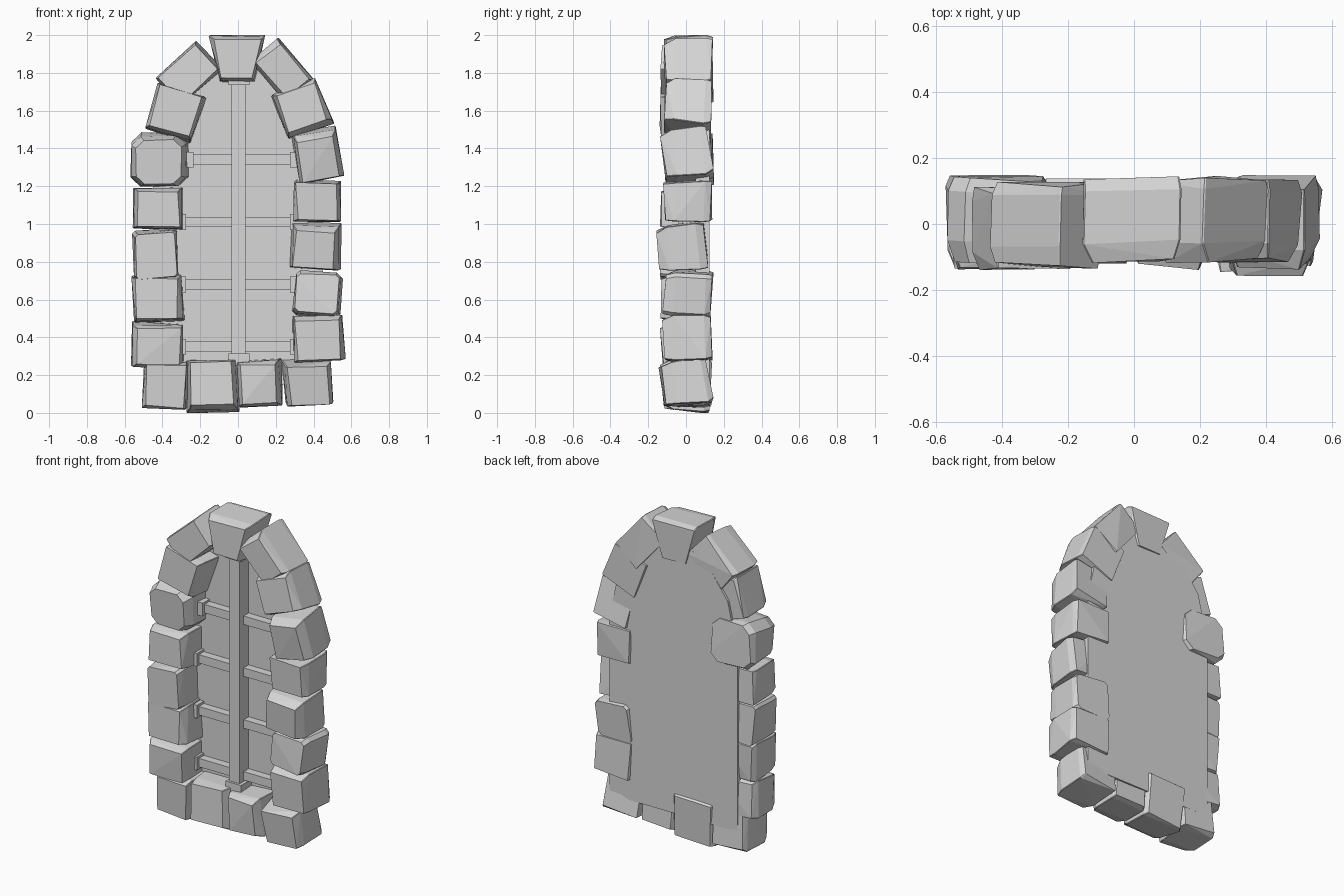
import bpy, bmesh, math, random
from mathutils import Vector, Matrix

cube = bpy.data.objects.get("Cube")
if cube:
    bpy.data.objects.remove(cube)
rng = random.Random(5)

# One grey stone colour for everything
grey = bpy.data.materials.new("stone_grey")
grey.use_nodes = True
colour = (0.68, 0.68, 0.68, 1)
grey.diffuse_color = colour
grey.node_tree.nodes["Principled BSDF"].inputs["Base Color"].default_value = colour


def finish(bm, name):
    bmesh.ops.recalc_face_normals(bm, faces=bm.faces)
    mesh = bpy.data.meshes.new(name)
    bm.to_mesh(mesh)
    bm.free()
    mesh.materials.append(grey)
    obj = bpy.data.objects.new(name, mesh)
    bpy.context.collection.objects.link(obj)


def prism(name, outline, y0, y1):
    """Extrude an outline of (x, z) points between two depths."""
    bm = bmesh.new()
    front, back = ([bm.verts.new((x, y, z)) for x, z in outline] for y in (y0, y1))
    bm.faces.new(front)
    bm.faces.new(back)
    for i in range(len(outline)):
        bm.faces.new((front[i - 1], front[i], back[i], back[i - 1]))
    finish(bm, name)


def box(name, x0, x1, y0, y1, z0, z1):
    prism(name, [(x0, z0), (x1, z0), (x1, z1), (x0, z1)], y0, y1)


def stone(name, x, z, width, height, turn, tilt, y, chip=0.03, wedge=1.0):
    """Roughly hewn block: tapered front and back, chipped and jittered corners."""
    bm = bmesh.new()
    rings = ((-0.125, rng.uniform(0.8, 0.9)), (-0.07, 0.96), (0.09, 1.0), (0.122, 0.93))
    for depth, scale in rings:
        for sx in (-1, 1):
            for sz in (-1, 1):
                shake = Vector([rng.uniform(-0.008, 0.008) for _ in range(3)])
                half_w = sx * width / 2 * scale * (wedge if sz < 0 else 1)
                half_h = sz * height / 2 * scale
                for cx, cz in ((1 - chip, 1), (1, 1 - chip)):
                    bm.verts.new(Vector((half_w * cx, depth, half_h * cz)) + shake)
    hull = bmesh.ops.convex_hull(bm, input=bm.verts)
    loose = [g for g in hull["geom_interior"] if isinstance(g, bmesh.types.BMVert)]
    bmesh.ops.delete(bm, geom=loose, context='VERTS')
    bmesh.ops.dissolve_limit(bm, angle_limit=math.radians(4),
                             verts=bm.verts, edges=bm.edges)
    spin = (Matrix.Rotation(math.radians(-turn), 4, 'Y')
            @ Matrix.Rotation(math.radians(tilt), 4, 'X')
            @ Matrix.Rotation(math.radians(rng.uniform(-2, 2)), 4, 'Z'))
    bm.transform(Matrix.Translation((x, y, z)) @ spin)
    finish(bm, name)


# Stones: x, z, width, height, turn, tilt, y, optional corner chip
right_stones = [
    (-.425, .355, .265, .235, -1, 2, -.005), (-.425, .605, .26, .25, 2, -2, -.01),
    (-.435, .835, .24, .26, 2, 2, -.01, .12), (-.425, 1.08, .265, .225, -1, 0, -.008),
    (-.415, 1.34, .3, .28, 0, 3, .015, .35), (-.335, 1.59, .26, .25, -17, -2, -.01),
    (-.26, 1.795, .3, .2, 42, 0, 0)]
left_stones = [
    (.425, .395, .265, .24, 2, 2, .012), (.42, .63, .25, .24, -3, -3, .015, .18),
    (.41, .88, .26, .24, -3, 6, -.02), (.42, 1.12, .25, .22, 0, 0, .012),
    (.425, 1.365, .24, .26, 10, 8, .005), (.34, 1.61, .25, .25, 21, -3, .012),
    (.235, 1.81, .3, .2, -49, 0, .015)]
sill_stones = [
    (-.385, .15, .23, .25, -2, 3, 0), (-.135, .145, .27, .28, 1, -4, .01),
    (.115, .155, .23, .25, 3, 3, 0), (.37, .16, .25, .24, 3, 8, 0)]
for group, rows in (("right_stone", right_stones), ("left_stone", left_stones),
                    ("sill_stone", sill_stones)):
    for i, row in enumerate(rows):
        stone(f"{group}_{i + 1}", *row)
stone("keystone", -.005, 1.875, .3, .25, 0, 0, .015, wedge=.62)

# Arched panel closing the opening
half = [(.45, .15), (.45, 1.3), (.38, 1.6), (.22, 1.82)]
prism("arched_panel", half + [(0, 1.9)] + [(-x, z) for x, z in reversed(half)],
      .05, .125)

# Window bars with their end blocks
box("upright_bar", -.035, .04, -.04, .06, .25, 1.82)
box("upright_foot", -.05, .06, -.055, .06, .25, .315)
box("upright_head", -.05, .06, -.055, .06, 1.735, 1.8)
for i, z in enumerate((.35, .68, 1.01, 1.34)):
    box(f"cross_bar_{i + 1}", -.36, .36, 0, .06, z - .027, z + .027)
    for side, sign in (("left", 1), ("right", -1)):
        inner = .235 if i == 3 and sign < 0 else .275
        xs = sorted((sign * inner, sign * .37))
        box(f"{side}_bar_end_{i + 1}", *xs, -.02, .06, z - .042, z + .042)
